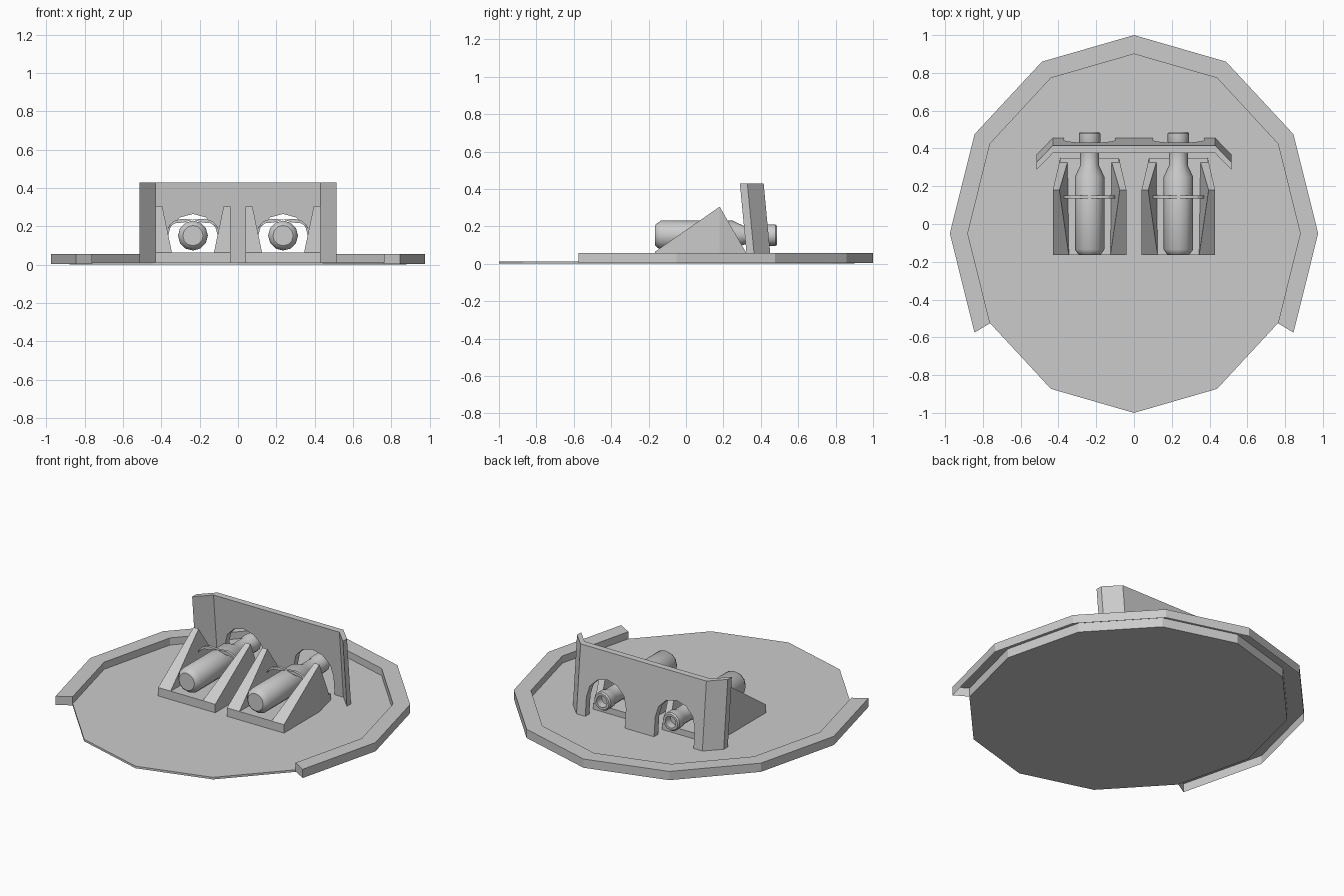
import bpy, bmesh
from math import sin, cos, pi, radians

if "Cube" in bpy.data.objects:
    bpy.data.objects.remove(bpy.data.objects["Cube"])

CX = 0.235      # sideways centre of each launcher
AXIS_Z = 0.152  # height of tube axis


def finish(name, bm, smooth=False, normals=True):
    if normals:
        bmesh.ops.recalc_face_normals(bm, faces=bm.faces)
    me = bpy.data.meshes.new(name)
    bm.to_mesh(me)
    bm.free()
    ob = bpy.data.objects.new(name, me)
    bpy.context.collection.objects.link(ob)
    if smooth:
        bpy.ops.object.select_all(action='DESELECT')
        bpy.context.view_layer.objects.active = ob
        ob.select_set(True)
        bpy.ops.object.shade_smooth_by_angle(angle=radians(35))
    return ob


def prism(name, pts, offset):
    """Extrude a 3D polygon along an offset."""
    bm = bmesh.new()
    a = [bm.verts.new(p) for p in pts]
    b = [bm.verts.new([p[i] + offset[i] for i in range(3)]) for p in pts]
    bm.faces.new(a)
    bm.faces.new(b)
    for i in range(len(a)):
        j = (i + 1) % len(a)
        bm.faces.new((a[i], a[j], b[j], b[i]))
    return finish(name, bm)


def hull(name, pts):
    bm = bmesh.new()
    vs = [bm.verts.new(p) for p in pts]
    bmesh.ops.convex_hull(bm, input=vs)
    return finish(name, bm)


def lathe_y(name, profile, cx, n=12):
    """Revolve (y, radius) pairs about the tube axis, ends capped."""
    bm = bmesh.new()
    rings = [[bm.verts.new((cx + r * sin(2 * pi * k / n), y,
                            AXIS_Z + r * cos(2 * pi * k / n)))
              for k in range(n)] for y, r in profile]
    for a, b in zip(rings, rings[1:]):
        for k in range(n):
            j = (k + 1) % n
            bm.faces.new((a[k], a[j], b[j], b[k]))
    bm.faces.new(rings[0])
    bm.faces.new(rings[-1])
    return finish(name, bm, smooth=True)


def oval(k, rx, ry, z):
    a = 2 * pi * k / 12
    return (rx * sin(a), -0.05 + ry * cos(a), z)


# twelve-sided floor disc
prism("floor_disc", [oval(k, 0.88, 0.95, 0) for k in range(12)], (0, 0, 0.013))

# raised rim around the back, hollow underneath
bm = bmesh.new()
rows = [[bm.verts.new(oval(k, rx, ry, z)) for rx, ry, z in
         ((0.975, 1.05, 0.003), (0.975, 1.05, 0.057),
          (0.88, 0.95, 0.057), (0.88, 0.95, 0.003))]
        for k in range(-4, 5)]
for a, b in zip(rows, rows[1:]):
    for i in range(3):
        bm.faces.new((a[i], a[i + 1], b[i + 1], b[i]))
bm.faces.new(rows[0])
bm.faces.new(rows[-1])
finish("rim", bm)

# leaning shield with two arched openings
Z0, Z1 = 0.013, 0.43


def lean(y, z):
    return y + 0.095 * (Z1 - z)


outline = [(-0.43, Z1), (-0.43, Z0)]
for cx in (-CX, CX):
    outline.append((cx - 0.135, Z0))
    outline += [(cx + 0.135 * sin(radians(d)), 0.13 + 0.135 * cos(radians(d)))
                for d in range(-90, 91, 30)]
    outline.append((cx + 0.135, Z0))
outline += [(0.43, Z0), (0.43, Z1)]
prism("shield_panel", [(x, lean(0.375, z), z) for x, z in outline], (0, 0.04, 0))

wing = [(0.43, 0.375), (0.515, 0.288), (0.515, 0.328), (0.43, 0.415)]
for s, side in ((-1, "left"), (1, "right")):
    hull("shield_wing_" + side,
         [(s * x, lean(y, z), z) for x, y in wing for z in (Z0, Z1)])

# launchers: cradle, tube and clamp on each side
tube = [(-0.165, 0.053), (-0.158, 0.062), (-0.135, 0.078), (0.25, 0.078),
        (0.31, 0.05), (0.415, 0.05), (0.435, 0.057), (0.478, 0.057),
        (0.487, 0.05), (0.487, 0.036), (0.44, 0.034)]
clamp = [(0, 0.235), (0.06, 0.24), (0.1, 0.228), (0.122, 0.208), (0.135, 0.183),
         (0.112, 0.205), (0.09, 0.217), (0.05, 0.22)]

for s, side in ((-1, "left"), (1, "right")):
    cx = s * CX
    hull("cradle_base_" + side,
         [(cx + u, y, z) for u, y in
          ((-0.195, -0.165), (0.195, -0.165), (0.155, 0.35), (-0.155, 0.35))
          for z in (0.01, 0.065 if y < 0 else 0.05)])
    for t, part in ((-1, "a"), (1, "b")):
        # wedge wall, thick at the foot and thin at the peak
        hull("cradle_wall_%s_%s" % (side, part), [(cx + t * u, y, z) for u, y, z in (
            (0.195, -0.165, 0.01), (0.195, -0.165, 0.065),
            (0.11, -0.165, 0.01), (0.11, -0.165, 0.065),
            (0.195, 0.18, 0.01), (0.195, 0.18, 0.305), (0.16, 0.18, 0.305),
            (0.11, 0.35, 0.01), (0.155, 0.35, 0.01))])
        prism("clamp_%s_%s" % (side, part),
              [(cx + t * u, 0.135, z) for u, z in clamp], (0, 0.017, 0))
    lathe_y("tube_" + side, tube, cx)
